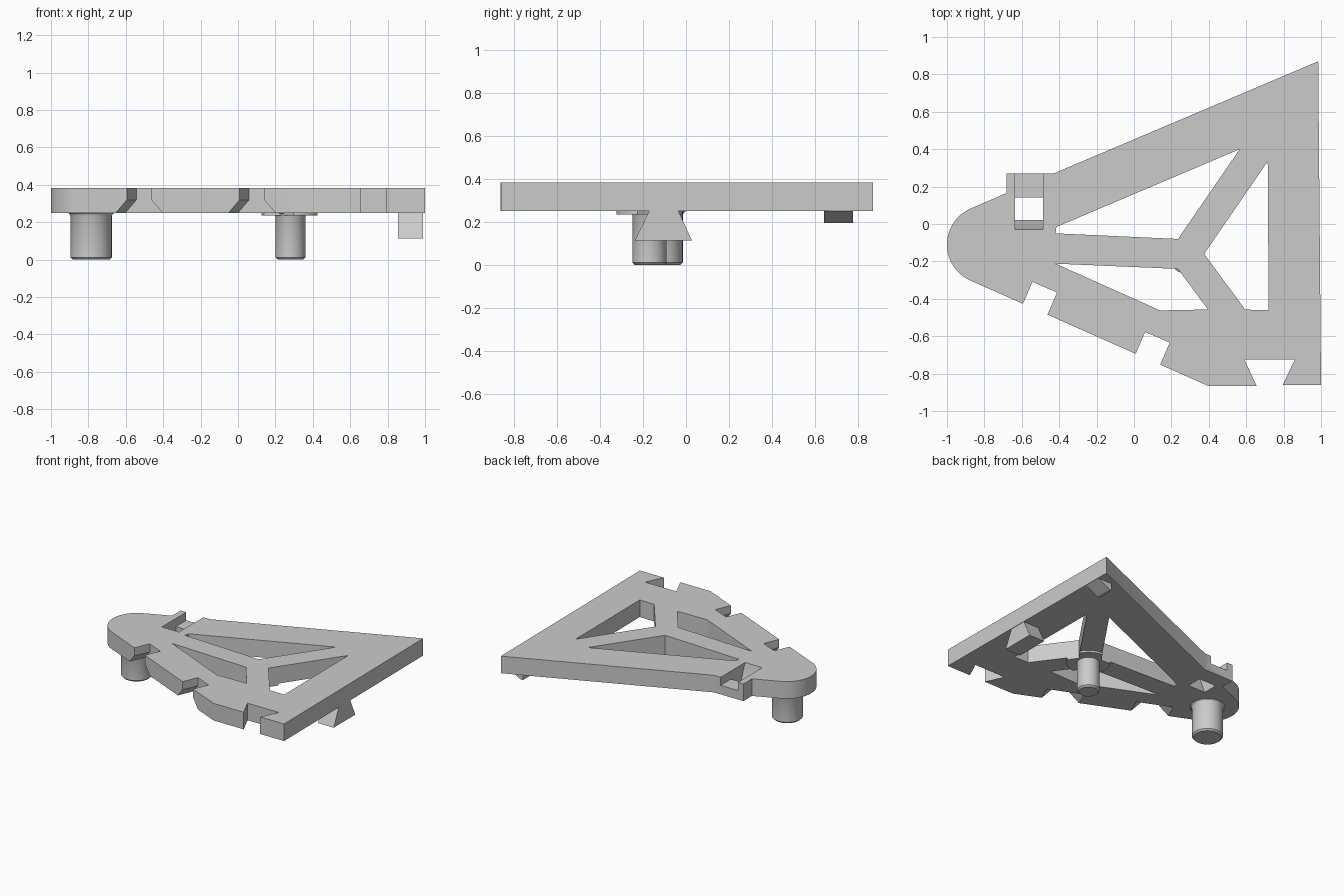
import bpy, bmesh
from math import sin, cos, pi, radians
from mathutils import Matrix, Vector

cube = bpy.data.objects.get("Cube")
if cube:
    bpy.data.objects.remove(cube)

BOTTOM, TOP = 0.25, 0.383
MID = 0.32

grey = bpy.data.materials.new("light grey plastic")
grey.use_nodes = True
grey.diffuse_color = (0.6, 0.6, 0.6, 1)
grey.node_tree.nodes["Principled BSDF"].inputs["Base Color"].default_value = grey.diffuse_color


def add_object(name, bm):
    bmesh.ops.recalc_face_normals(bm, faces=bm.faces)
    mesh = bpy.data.meshes.new(name)
    bm.to_mesh(mesh)
    bm.free()
    mesh.materials.append(grey)
    ob = bpy.data.objects.new(name, mesh)
    bpy.context.collection.objects.link(ob)
    return ob


def prism(name, points, origin, u, v, sweep):
    """Extrude a 2D profile, drawn on axes u and v, along the sweep vector."""
    origin, u, v, sweep = map(Vector, (origin, u, v, sweep))
    bm = bmesh.new()
    face = bm.faces.new([bm.verts.new(origin + u * a + v * b) for a, b in points])
    out = bmesh.ops.extrude_face_region(bm, geom=[face])
    moved = [g for g in out["geom"] if isinstance(g, bmesh.types.BMVert)]
    bmesh.ops.translate(bm, verts=moved, vec=sweep)
    return add_object(name, bm)


def flat(name, points, low, high):
    return prism(name, points, (0, 0, low), (1, 0, 0), (0, 1, 0), (0, 0, high - low))


def along_x(name, points, x0, x1):
    return prism(name, points, (x0, 0, 0), (0, 1, 0), (0, 0, 1), (x1 - x0, 0, 0))


def lathe(name, profile, x, y, steps=48):
    """Turn a radius and height profile around a vertical axis."""
    bm = bmesh.new()
    verts = [bm.verts.new((r, 0, z)) for r, z in profile]
    edges = [bm.edges.new(pair) for pair in zip(verts, verts[1:])]
    bmesh.ops.spin(bm, geom=verts + edges, cent=(0, 0, 0), axis=(0, 0, 1),
                   angle=2 * pi, steps=steps)
    bmesh.ops.remove_doubles(bm, verts=bm.verts, dist=0.0005)
    bmesh.ops.translate(bm, verts=bm.verts, vec=(x, y, 0))
    return add_object(name, bm)


def combine(target, tool, operation):
    tool.hide_render = True
    mod = target.modifiers.new(operation, "BOOLEAN")
    mod.operation, mod.object, mod.solver = operation, tool, "EXACT"
    bpy.context.view_layer.objects.active = target
    bpy.ops.object.modifier_apply(modifier=mod.name)
    bpy.data.objects.remove(tool)


def smooth(ob):
    bpy.ops.object.select_all(action="DESELECT")
    ob.select_set(True)
    bpy.context.view_layer.objects.active = ob
    bpy.ops.object.shade_smooth_by_angle(angle=radians(25))


# Plate with a rounded nose and a dovetail notch in the front edge
nose = [(-0.79 + 0.21 * cos(radians(a)), -0.11 + 0.21 * sin(radians(a)))
        for a in range(113, 248, 6)]
outline = [(1, -0.862), (0.985, 0.87), (-0.43, 0.27), (-0.683, 0.27), (-0.683, 0.165)]
outline += nose
outline += [(0.395, -0.865), (0.655, -0.865), (0.59, -0.725), (0.86, -0.725), (0.795, -0.862)]
plate = flat("plate", outline, BOTTOM, TOP)

# Thin round pad under the strut junction
pad = lathe("pad", [(0, 0.235), (0.155, 0.235), (0.155, 0.31), (0, 0.31)], 0.28, -0.17)
combine(plate, pad, "UNION")

# Openings between the struts
openings = (
    [(-0.415, -0.016), (0.565, 0.4), (0.235, -0.08), (-0.42, -0.05)],
    [(-0.42, -0.212), (0.235, -0.24), (0.395, -0.457), (0.14, -0.462)],
    [(0.375, -0.16), (0.715, 0.335), (0.72, -0.46), (0.595, -0.458)],
)
for points in openings:
    combine(plate, flat("opening", points, 0.1, 0.5), "DIFFERENCE")

# Notches in the slanted edge, flaring out towards the underside
edge = Vector((0.918, -0.397, 0))
inward = Vector((0.397, 0.918, 0))
half, flare = 0.0715, 0.137
notch = [(-half, 0.5), (-half, MID), (-flare, BOTTOM), (-flare, 0.2),
         (flare, 0.2), (flare, BOTTOM), (half, MID), (half, 0.5)]
for x, y in ((-0.53, -0.46), (0.0725, -0.7275)):
    start = Vector((x, y, 0)) - inward * 0.1
    cutter = prism("notch", notch, start, edge, (0, 0, 1), inward * 0.233)
    combine(plate, cutter, "DIFFERENCE")

# Latch slot in the back edge, with a sloped end and a low lip
slot = [(0.35, 0.5), (-0.03, 0.5), (-0.03, TOP), (0.022, BOTTOM), (0.022, 0.2),
        (0.142, 0.2), (0.142, MID), (0.35, MID)]
combine(plate, along_x("slot", slot, -0.635, -0.487), "DIFFERENCE")
smooth(plate)

# Pegs with a chamfered foot and a small fillet at the plate
for name, x, y, r in (("nose_peg", -0.785, -0.125, 0.11), ("middle_peg", 0.28, -0.17, 0.08)):
    peg = lathe(name, [(0, 0), (r - 0.012, 0), (r, 0.012), (r, 0.232),
                       (r + 0.005, 0.243), (r + 0.015, BOTTOM), (r, 0.26), (0, 0.26)], x, y)
    smooth(peg)

# Dovetail key and ramped catch under the long side
along_x("dovetail_key", [(-0.172, 0.26), (-0.172, BOTTOM), (-0.238, 0.113),
                         (0.028, 0.113), (-0.035, BOTTOM), (-0.035, 0.26)], 0.855, 0.99)
prism("catch", [(0.86, 0.26), (0.86, 0.195), (0.88, 0.195), (0.98, BOTTOM), (0.98, 0.26)],
      (0, 0.643, 0), (1, 0, 0), (0, 0, 1), (0, 0.135, 0))
